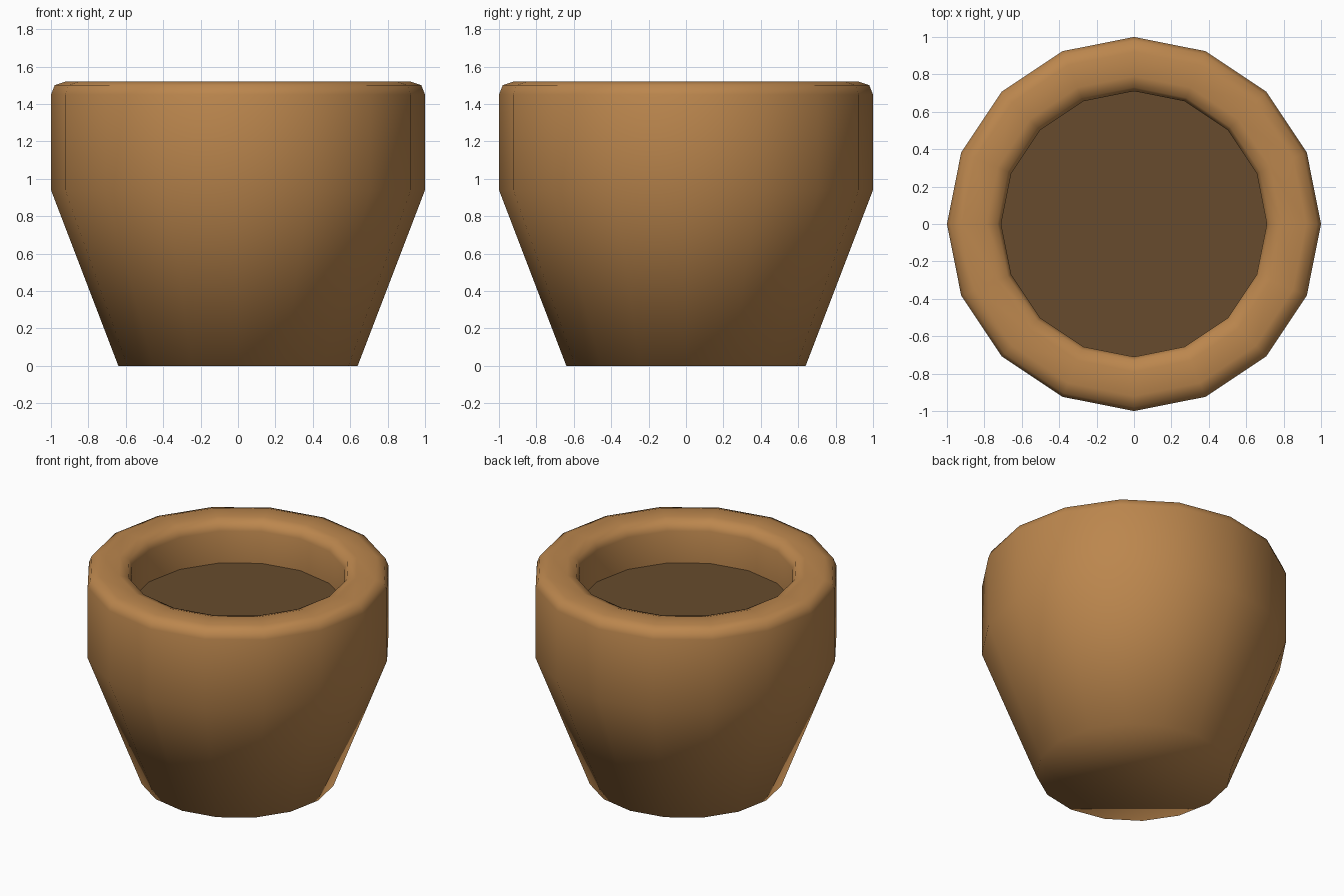
import bpy, bmesh, math

if "Cube" in bpy.data.objects:
    bpy.data.objects.remove(bpy.data.objects["Cube"])

SIDES = 16


def material(name, color):
    m = bpy.data.materials.new(name)
    m.diffuse_color = (*color, 1.0)
    m.use_nodes = True
    m.node_tree.nodes["Principled BSDF"].inputs["Base Color"].default_value = m.diffuse_color
    return m


def lathe(name, profile, mat, cap_start=False, cap_end=False):
    """Revolve (radius, z) points, listed up the outside first, around z."""
    bm = bmesh.new()
    rings = []
    for r, z in profile:
        rings.append([bm.verts.new((r * math.cos(a), r * math.sin(a), z))
                      for a in (2 * math.pi * i / SIDES for i in range(SIDES))])
    for low, high in zip(rings, rings[1:]):
        for i in range(SIDES):
            j = (i + 1) % SIDES
            bm.faces.new((low[i], low[j], high[j], high[i]))
    if cap_start:
        bm.faces.new(rings[0][::-1])
    if cap_end:
        bm.faces.new(rings[-1])
    for f in bm.faces:
        f.smooth = True
    mesh = bpy.data.meshes.new(name)
    bm.to_mesh(mesh)
    bm.free()
    mesh.materials.append(mat)
    obj = bpy.data.objects.new(name, mesh)
    bpy.context.collection.objects.link(obj)
    return obj


clay = material("clay", (0.50, 0.24, 0.075))
earth = material("earth", (0.135, 0.071, 0.026))

# Pot body: tapered base, straight collar, rounded rim, inner wall
lathe("pot", [(0.64, 0.0), (1.0, 0.94), (1.0, 1.45), (0.98, 1.50), (0.92, 1.52),
              (0.79, 1.52), (0.73, 1.50), (0.71, 1.45), (0.71, 1.22)],
      clay, cap_start=True)

# Flat fill set down inside the rim
lathe("soil", [(0.71, 1.22)], earth, cap_end=True)
